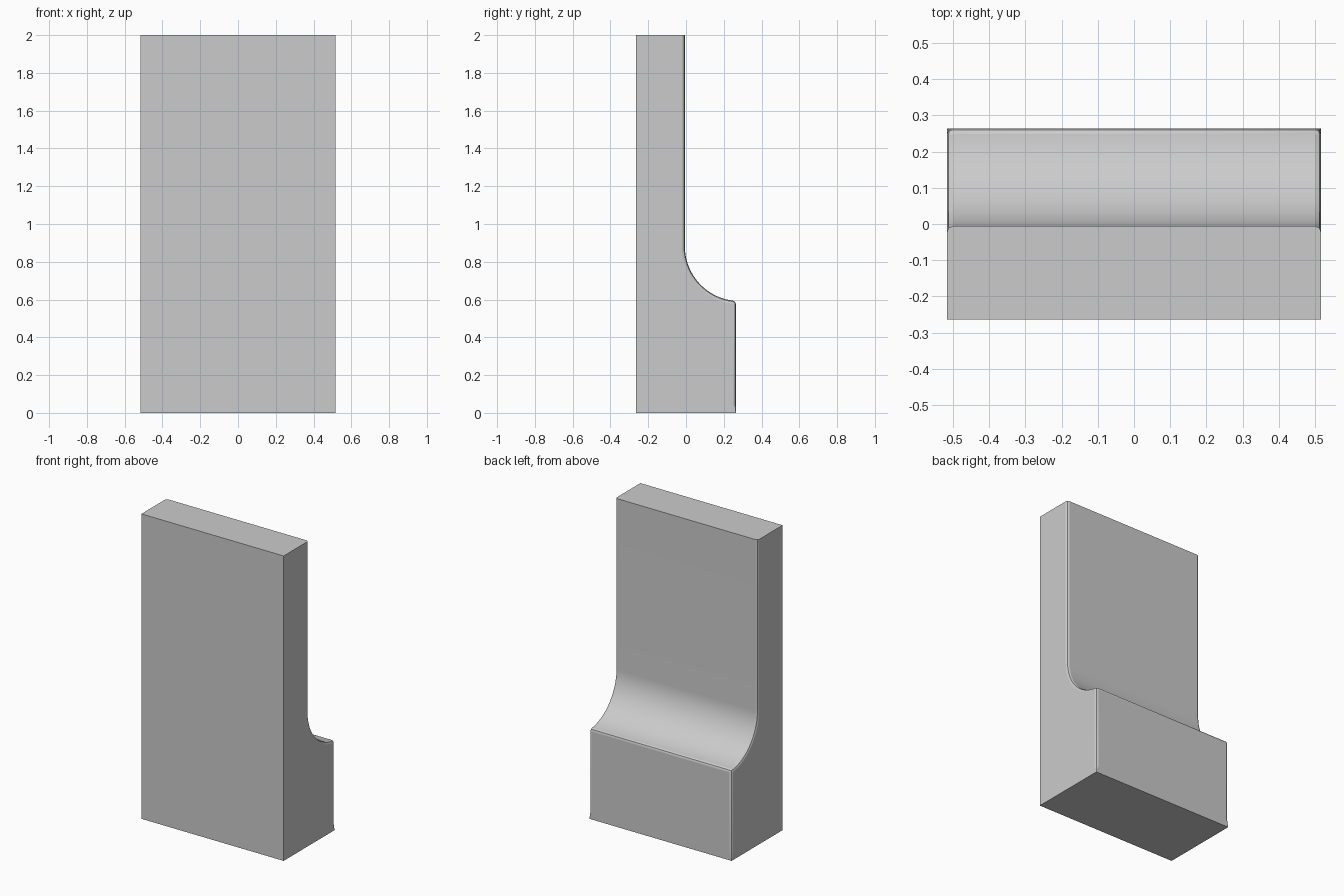
import bpy, bmesh, math

if "Cube" in bpy.data.objects:
    bpy.data.objects.remove(bpy.data.objects["Cube"])

HALF_X, FRONT, BACK, WALL = 0.516, -0.264, 0.264, -0.006
BEVEL = 0.016

# Side profile (y, z): low plinth, concave sweep, tall slab
CY, CZ, R, STEPS = 0.284, 0.882, 0.29, 24
end = math.asin((BACK - CY) / R)
profile = [(FRONT, 0), (BACK, 0), (BACK, 0.05)]
for i in range(STEPS + 1):
    a = end + (-math.pi / 2 - end) * i / STEPS
    profile.append((CY + R * math.sin(a), CZ - R * math.cos(a)))
profile += [(WALL, 2), (FRONT, 2)]

bm = bmesh.new()
left = [bm.verts.new((-HALF_X, y, z)) for y, z in profile]
right = [bm.verts.new((HALF_X, y, z)) for y, z in profile]
n = len(profile)
bm.faces.new(left)
bm.faces.new(right[::-1])
for i in range(n):
    j = (i + 1) % n
    bm.faces.new((left[i], right[i], right[j], left[j]))
bmesh.ops.recalc_face_normals(bm, faces=bm.faces)

# Round the side edges of the back and the plinth lip
rims = [bm.edges.get((s[i], s[i + 1])) for s in (left, right) for i in range(1, n - 2)]
rims.append(bm.edges.get((left[3], right[3])))
bmesh.ops.bevel(bm, geom=rims, offset=BEVEL, offset_type='OFFSET', segments=2,
                profile=0.5, affect='EDGES', clamp_overlap=False)

# Rounded corners fade out to square at the base
for v in bm.verts:
    if v.co.z < 0.01 and v.co.y > 0.2:
        v.co = (math.copysign(HALF_X, v.co.x), BACK, 0)
bmesh.ops.remove_doubles(bm, verts=bm.verts, dist=0.0005)
bmesh.ops.recalc_face_normals(bm, faces=bm.faces)

mesh = bpy.data.meshes.new("stepped_block")
bm.to_mesh(mesh)
bm.free()
block = bpy.data.objects.new("stepped_block", mesh)
bpy.context.collection.objects.link(block)
bpy.context.view_layer.objects.active = block
block.select_set(True)
bpy.ops.object.shade_smooth_by_angle(angle=math.radians(20))
